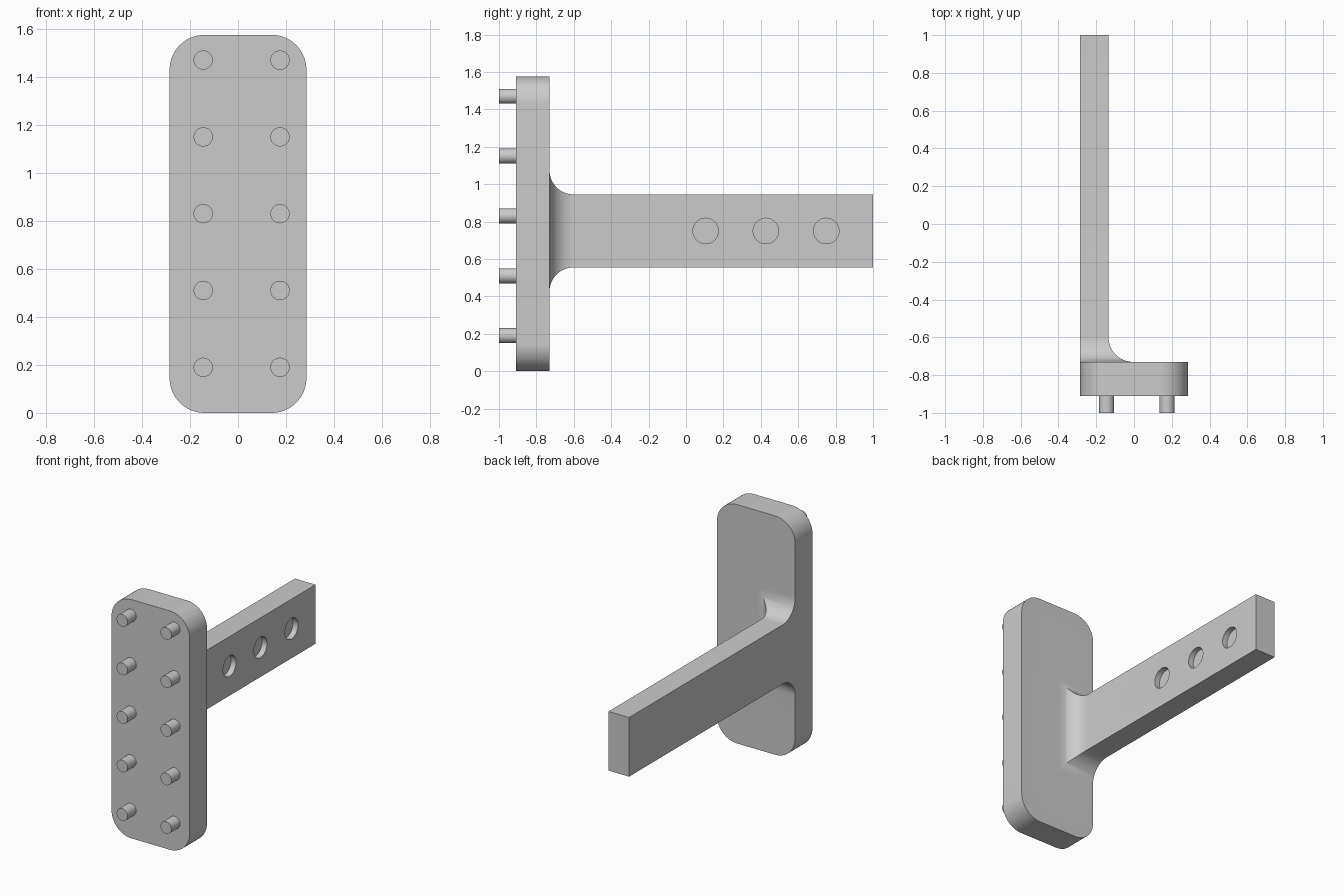
import bpy, bmesh, math
from mathutils import Matrix, Vector

cube = bpy.data.objects.get("Cube")
if cube:
    bpy.data.objects.remove(cube, do_unlink=True)

grey = bpy.data.materials.new("plain grey")
grey.use_nodes = True
GREY = (0.6, 0.6, 0.6, 1)
grey.diffuse_color = GREY
grey.node_tree.nodes["Principled BSDF"].inputs["Base Color"].default_value = GREY

SIDE = 0.285                  # half width of the plate
FRONT, BACK = -0.91, -0.73    # plate faces
HEIGHT = 1.575
MID = 0.75                    # arm centre height
FILLET = 0.13


def finish(name, bm):
    bmesh.ops.recalc_face_normals(bm, faces=bm.faces)
    mesh = bpy.data.meshes.new(name)
    bm.to_mesh(mesh)
    bm.free()
    mesh.materials.append(grey)
    obj = bpy.data.objects.new(name, mesh)
    bpy.context.collection.objects.link(obj)
    return obj


def loft(name, rings):
    """Skin a list of equal closed rings and cap both ends."""
    bm = bmesh.new()
    loops = [[bm.verts.new(p) for p in ring] for ring in rings]
    for a, b in zip(loops, loops[1:]):
        for i in range(len(a)):
            j = (i + 1) % len(a)
            bm.faces.new((a[i], a[j], b[j], b[i]))
    bm.faces.new(loops[0])
    bm.faces.new(loops[-1])
    return finish(name, bm)


def cylinder(name, radius, start, end):
    start, end = Vector(start), Vector(end)
    axis = end - start
    turn = axis.to_track_quat('Z', 'Y').to_matrix().to_4x4()
    bm = bmesh.new()
    bmesh.ops.create_cone(bm, cap_ends=True, segments=48, radius1=radius,
                          radius2=radius, depth=axis.length,
                          matrix=Matrix.Translation((start + end) / 2) @ turn)
    return finish(name, bm)


def combine(obj, tool, operation):
    mod = obj.modifiers.new("combine", 'BOOLEAN')
    mod.operation, mod.solver, mod.object = operation, 'EXACT', tool
    bpy.context.view_layer.objects.active = obj
    bpy.ops.object.modifier_apply(modifier=mod.name)
    bpy.data.objects.remove(tool, do_unlink=True)


def smooth(obj):
    bpy.ops.object.select_all(action='DESELECT')
    obj.select_set(True)
    bpy.context.view_layer.objects.active = obj
    bpy.ops.object.shade_smooth_by_angle(angle=math.radians(30))


# Upright plate with rounded corners
def plate_ring(y, r=0.145, steps=14):
    ring = []
    corners = [(1, 1), (-1, 1), (-1, -1), (1, -1)]
    for quarter, (sx, sz) in enumerate(corners):
        cx, cz = sx * (SIDE - r), HEIGHT / 2 + sz * (HEIGHT / 2 - r)
        for k in range(steps + 1):
            a = (quarter + k / steps) * math.pi / 2
            ring.append((cx + r * math.cos(a), y, cz + r * math.sin(a)))
    return ring


bracket = loft("bracket", [plate_ring(FRONT), plate_ring(BACK)])


# Arm, flaring on three sides into the plate
def arm_ring(y, flare):
    x0, x1 = -SIDE, -0.135 + flare
    z0, z1 = MID - 0.195 - flare, MID + 0.195 + flare
    return [(x0, y, z0), (x1, y, z0), (x1, y, z1), (x0, y, z1)]


rings = [arm_ring(BACK - 0.08, FILLET)]
for k in range(17):
    a = k / 16 * math.pi / 2
    rings.append(arm_ring(BACK + FILLET * (1 - math.cos(a)),
                          FILLET * (1 - math.sin(a))))
rings.append(arm_ring(1, 0))
arm = loft("arm", rings)

# Shallow round recesses in the inner face of the arm
for y in (0.105, 0.427, 0.75):
    combine(arm, cylinder("recess_cutter", 0.068, (-0.172, y, MID), (0, y, MID)),
            'DIFFERENCE')
combine(bracket, arm, 'UNION')
smooth(bracket)

# Two columns of pins on the front
for side, x in (("right", -0.145), ("left", 0.175)):
    for row in range(5):
        z = 0.19 + 0.32 * row
        smooth(cylinder(f"pin_{side}_{row + 1}", 0.04, (x, -1, z), (x, FRONT, z)))
